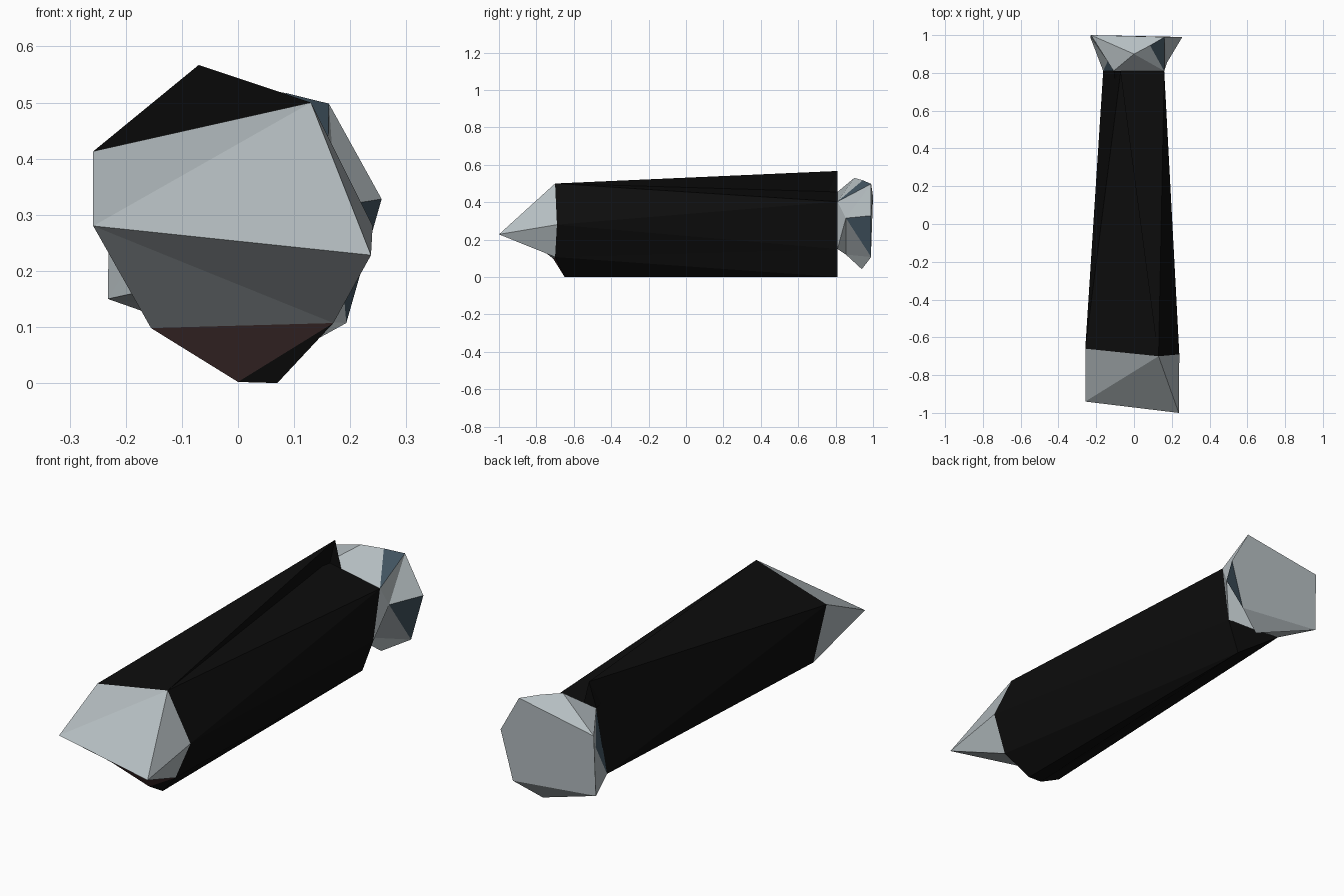
import bpy, bmesh

if "Cube" in bpy.data.objects:
    bpy.data.objects.remove(bpy.data.objects["Cube"])

def mat(name, r, g, b):
    m = bpy.data.materials.new(name)
    m.diffuse_color = (r, g, b, 1)
    m.use_nodes = True
    m.node_tree.nodes["Principled BSDF"].inputs["Base Color"].default_value = m.diffuse_color
    return m

black = mat("charcoal black", .004, .004, .004)
brown = mat("dark brown", .06, .03, .03)
grey = mat("pale steel", .46, .51, .53)
blue = mat("dark slate blue", .055, .09, .12)

# Named corner points shared by the parts
P = dict(
    # front rim of the shaft
    A=(.13, -.70, .50), B=(-.258, -.66, .413), D=(-.155, -.71, .098), E=(0, -.65, .002),
    F=(.07, -.65, 0), G=(.17, -.70, .107), H=(.24, -.69, .28),
    # back rim of the shaft
    T=(-.07, .81, .567), L=(-.163, .81, .165), K=(.07, .81, 0), J=(.125, .81, .15),
    I=(.16, .81, .403), N=(-.108, .81, .455),
    # wedge ridge
    a=(-.258, -.94, .28), b=(.237, -1.0, .228),
    # pommel
    p=(0, .90, .53), m=(.085, .945, .517), q=(.162, .99, .498), r=(.256, .99, .328),
    s=(.193, .99, .107), t=(.075, .94, .042), u=(-.232, .99, .15), v=(-.228, 1.0, .43),
    Q=(.175, .855, .315), S=(-.14, .86, .30), U=(0, .855, .12))

def build(name, mats, *groups):
    """Each group is a string of faces, every letter one corner point."""
    bm = bmesh.new()
    vs = {}
    for i, g in enumerate(groups):
        for word in g.split():
            for c in word:
                if c not in vs:
                    vs[c] = bm.verts.new(P[c])
            bm.faces.new([vs[c] for c in word]).material_index = i
    bmesh.ops.recalc_face_normals(bm, faces=bm.faces)
    me = bpy.data.meshes.new(name)
    bm.to_mesh(me)
    bm.free()
    for x in mats:
        me.materials.append(x)
    ob = bpy.data.objects.new(name, me)
    bpy.context.collection.objects.link(ob)

# Tapered dark shaft with its brown chin facet
build("shaft", [black, brown],
      "ABT BDL BLT DEL EFK EKL FGK GJK GHJ HIJ HAI ANI ATN TLKJIN EFG", "DGE")

# Pointed wedge at the front
build("wedge_tip", [grey], "ABa Aab AbH HbG aDG abG BDa")

# Faceted pommel at the back, with slate facets
build("pommel", [grey, blue],
      "pNI pvN vpmq pIm qQI qrQ QsU stU tuU ULu SLu Suv SvN IQJ QUJ UJL stu qrsuv",
      "mqI Qrs NLS")
